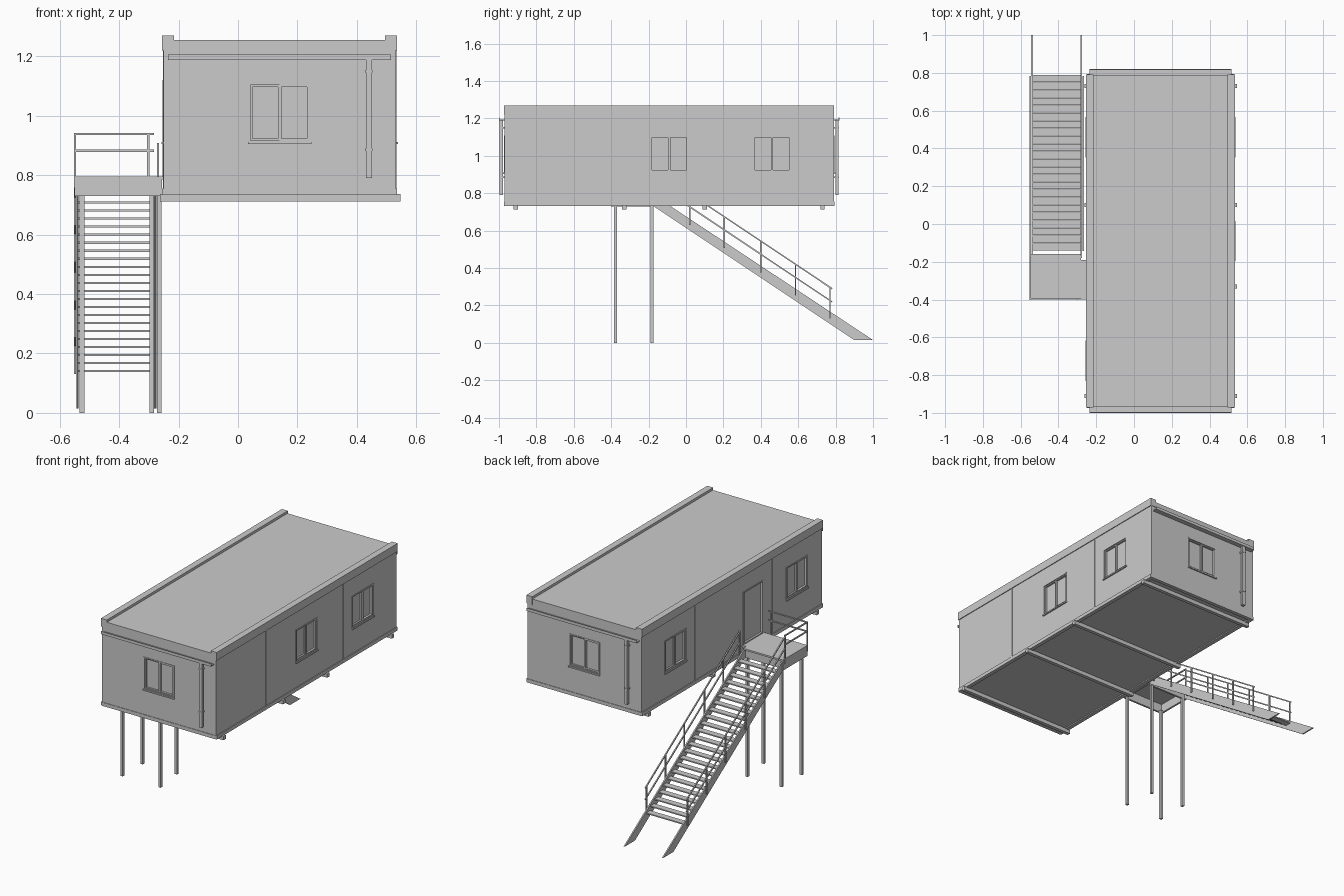
import bpy, bmesh
from math import pi
from mathutils import Matrix, Vector

cube = bpy.data.objects.get("Cube")
if cube:
    bpy.data.objects.remove(cube, do_unlink=True)

GREY = (0.6, 0.6, 0.6, 1)
grey = bpy.data.materials.new("light_grey")
grey.use_nodes = True
grey.diffuse_color = GREY
grey.node_tree.nodes["Principled BSDF"].inputs["Base Color"].default_value = GREY


class Part:
    """Collects boxes and bars into one named mesh."""

    def __init__(self, name, frame=None):
        self.name, self.bm = name, bmesh.new()
        self.frame = frame or Matrix()

    def box(self, x0, x1, y0, y1, z0, z1):
        mid = Vector((x0 + x1, y0 + y1, z0 + z1)) / 2
        size = Matrix.Diagonal((x1 - x0, y1 - y0, z1 - z0, 1))
        bmesh.ops.create_cube(self.bm, size=1, matrix=self.frame @ Matrix.Translation(mid) @ size)
        return self

    def bar(self, a, b, w=0.007):
        a, b = Vector(a), Vector(b)
        d = b - a
        turn = d.to_track_quat("Y", "Z").to_matrix().to_4x4()
        size = Matrix.Diagonal((w, d.length + w / 2, w, 1))
        bmesh.ops.create_cube(self.bm, size=1, matrix=Matrix.Translation((a + b) / 2) @ turn @ size)
        return self

    def border(self, u0, u1, d0, d1, z0, z1, w):
        self.box(u0, u1, d0, d1, z1 - w, z1).box(u0, u1, d0, d1, z0, z0 + w)
        self.box(u0, u0 + w, d0, d1, z0 + w, z1 - w).box(u1 - w, u1, d0, d1, z0 + w, z1 - w)
        return self

    def face(self, points):
        return self.bm.faces.new([self.bm.verts.new(p) for p in points])

    def done(self):
        mesh = bpy.data.meshes.new(self.name)
        self.bm.to_mesh(mesh)
        self.bm.free()
        mesh.materials.append(grey)
        obj = bpy.data.objects.new(self.name, mesh)
        bpy.context.collection.objects.link(obj)
        return obj


# Building limits
X0, X1, Y0, Y1 = -0.25, 0.53, -0.97, 0.79
FLOOR, EAVE = 0.745, 1.22

# Window positions: name, wall point, turn about z
WINDOWS = [
    ("front_window", (0.14, Y0), 0),
    ("back_window", (0.14, Y1), pi),
    ("left_window_a", (X1, -0.09), pi / 2),
    ("left_window_b", (X1, 0.46), pi / 2),
    ("right_window_a", (X0, 0.46), -pi / 2),
    ("right_window_b", (X0, -0.725), -pi / 2),
]
frames = [(n, Matrix.Translation((*p, 0)) @ Matrix.Rotation(a, 4, "Z")) for n, p, a in WINDOWS]
W, WZ0, WZ1 = 0.105, 0.91, 1.11
DOOR = (-0.39, -0.2, 0.795, 1.12)

# Walls with window and door recesses
walls = Part("walls").box(X0, X1, Y0, Y1, FLOOR, EAVE).done()
cutter = Part("recess_cutter").box(X0 - 0.02, X0 + 0.02, *DOOR)
for _, frame in frames:
    cutter.frame = frame
    cutter.box(-W, W, -0.02, 0.015, WZ0, WZ1)
cutter = cutter.done()
cutter.hide_render = True
cut = walls.modifiers.new("recesses", "BOOLEAN")
cut.operation, cut.object, cut.solver = "DIFFERENCE", cutter, "EXACT"
graph = bpy.context.evaluated_depsgraph_get()
walls.data = bpy.data.meshes.new_from_object(walls.evaluated_get(graph))
bpy.data.objects.remove(cutter, do_unlink=True)

# Windows: outer frame, two sashes and a projecting sill
for name, frame in frames:
    w = Part(name, frame)
    w.border(-W, W, -0.003, 0.014, WZ0, WZ1, 0.007)
    w.border(-W + 0.007, 0, 0.004, 0.014, WZ0 + 0.007, WZ1 - 0.007, 0.006)
    w.border(0, W - 0.007, 0.001, 0.014, WZ0 + 0.007, WZ1 - 0.007, 0.006)
    w.box(-W - 0.002, W + 0.002, -0.008, 0.01, WZ0 - 0.006, WZ0 + 0.002)
    w.done()

# Door frame and door panel
door = Part("door_frame", Matrix.Translation((X0, 0, 0)) @ Matrix.Rotation(-pi / 2, 4, "Z"))
door.border(-DOOR[1], -DOOR[0], -0.004, 0.014, DOOR[2], DOOR[3], 0.007)
door.done()
panel = Part("door_panel")
px = X0 + 0.008
panel.face([(px, DOOR[0], DOOR[2]), (px, DOOR[1], DOOR[2]),
            (px, DOOR[1], DOOR[3]), (px, DOOR[0], DOOR[3])])
panel.done()

# Vertical wall joints
joints = Part("wall_joints")
for y in (-0.485, 0.27):
    for x in (X0, X1):
        joints.box(x - 0.003, x + 0.003, y - 0.003, y + 0.003, FLOOR, EAVE)
joints.done()

# Roof slab with raised side rims
Part("roof").box(X0, X1, Y0, Y1, EAVE, 1.255).done()
rims = Part("roof_rims")
rims.box(X0 - 0.005, X0 + 0.035, Y0 - 0.002, Y1 + 0.002, EAVE, 1.27)
rims.box(X1 - 0.035, X1 + 0.005, Y0 - 0.002, Y1 + 0.002, EAVE, 1.27)
rims.done()

# Gutters and downpipes at both ends
for name, frame in (("front", Matrix.Translation((0.14, Y0, 0))),
                    ("back", Matrix.Translation((0.14, Y1, 0)) @ Matrix.Rotation(pi, 4, "Z"))):
    g = Part(name + "_gutter", frame)
    g.box(-0.375, 0.375, -0.03, 0, 1.188, 1.194)
    g.box(-0.375, 0.375, -0.03, -0.026, 1.194, 1.206)
    g.done()
    p = Part(name + "_downpipe", frame)
    p.box(0.29, 0.31, -0.026, -0.008, 0.79, 1.19)
    for z in (0.885, 1.15):
        p.box(0.288, 0.312, -0.028, 0, z - 0.004, z + 0.004)
    p.done()

# Floor, base frame and cross beams
Part("floor").box(X0 + 0.01, X1 - 0.01, Y0 + 0.01, Y1 - 0.01, 0.74, FLOOR).done()
base = Part("base_frame")
base.box(X0 - 0.005, X0 + 0.02, Y0, Y1, 0.733, 0.755).box(X1 - 0.02, X1 + 0.005, Y0, Y1, 0.733, 0.755)
base.box(X0, X1, Y0 - 0.003, Y0 + 0.02, 0.733, 0.755).box(X0, X1, Y1 - 0.02, Y1 + 0.003, 0.733, 0.755)
base.done()
beams = Part("cross_beams")
for y in (-0.91, -0.33, 0.10, 0.73):
    beams.box(X0 - 0.013, X1 + 0.016, y - 0.011, y + 0.011, 0.712, 0.736)
beams.done()

# Landing deck with edge beams
OUT, INN, LF, LB, DECK = -0.55, -0.28, -0.4, -0.16, 0.795
landing = Part("landing")
landing.box(OUT, INN, LF, LB, DECK - 0.01, DECK)
landing.box(INN, X0, LF, -0.19, DECK - 0.01, DECK)
landing.box(OUT, X0 - 0.005, LF, LF + 0.012, 0.73, DECK - 0.01)
landing.box(OUT, INN, LB - 0.03, LB - 0.018, 0.73, DECK - 0.01)
landing.box(OUT, OUT + 0.012, LF, LB, 0.73, DECK - 0.01)
landing.box(X0 - 0.017, X0 - 0.005, LF, -0.19, 0.73, DECK - 0.01)
landing.done()

# Landing legs
legs = Part("landing_legs")
for x, y in ((-0.525, -0.378), (-0.525, -0.183), (-0.265, -0.378), (-0.29, -0.183)):
    legs.box(x - 0.008, x + 0.008, y - 0.008, y + 0.008, 0, 0.735)
legs.done()

# Stair stringers
stringers = Part("stair_stringers")
for x in (-0.544, -0.282):
    face = stringers.face([(x, 1.0, 0.015), (x, 0.9, 0.015), (x, -0.18, 0.735), (x, -0.18, DECK)])
    moved = bmesh.ops.extrude_face_region(stringers.bm, geom=[face])["geom"]
    verts = [v for v in moved if isinstance(v, bmesh.types.BMVert)]
    bmesh.ops.translate(stringers.bm, verts=verts, vec=(0.008, 0, 0))
bmesh.ops.recalc_face_normals(stringers.bm, faces=stringers.bm.faces)
stringers.done()

# Treads
treads = Part("stair_treads")
for i in range(23):
    y, z = 0.77 - 0.0405 * i, 0.14 + 0.027 * i
    treads.box(-0.537, -0.281, y - 0.019, y + 0.019, z - 0.003, z + 0.004)
treads.done()


def rail_z(y):
    return 0.297 + 0.667 * (0.77 - y)


# Sloping handrails on both sides
for name, x, top in (("outer_handrail", -0.549, -0.18), ("inner_handrail", -0.269, -0.14)):
    rail = Part(name)
    for drop in (0, 0.07):
        rail.bar((x, 0.78, rail_z(0.78) - drop), (x, top, rail_z(top) - drop))
    for y in (0.77, 0.585, 0.4, 0.205, 0.02, top):
        rail.bar((x, y, rail_z(y) - 0.165), (x, y, rail_z(y)))
    rail.done()

# Level rail round the landing
guard = Part("landing_rail")
ox, fy = -0.549, LF + 0.004
for z in (0.938, 0.882):
    guard.bar((ox, -0.18, z), (ox, fy, z)).bar((ox, fy, z), (-0.285, fy, z))
for x in (ox, -0.302):
    guard.bar((x, fy - 0.003, 0.76), (x, fy - 0.003, 0.938))
guard.done()
